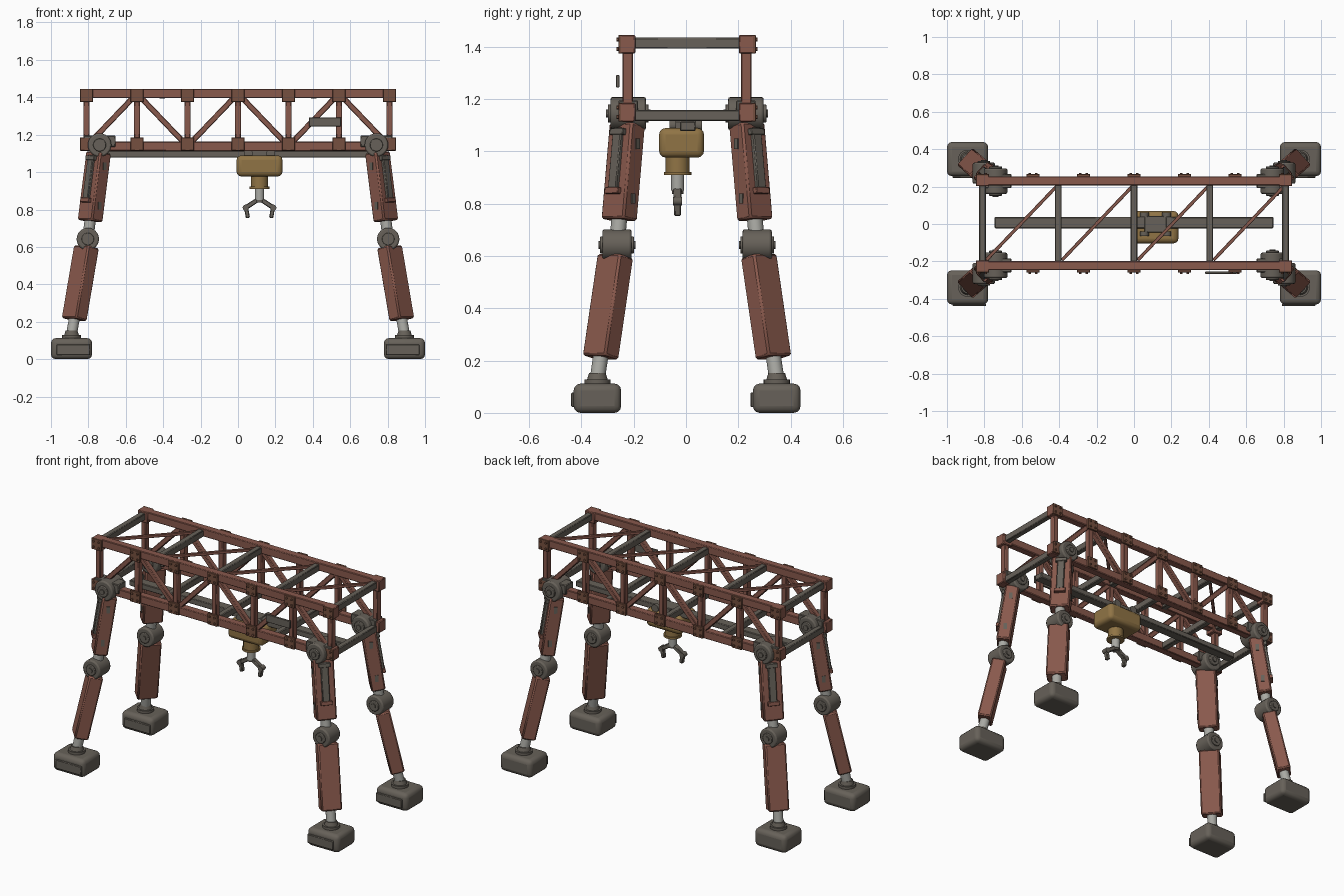
import bpy, bmesh
from math import pi
from mathutils import Vector, Matrix

if "Cube" in bpy.data.objects:
    bpy.data.objects.remove(bpy.data.objects["Cube"])

Y0 = 0.004          # small shift that centres the whole machine


def material(name, rgb):
    m = bpy.data.materials.new(name)
    m.use_nodes = True
    m.diffuse_color = (*rgb, 1)
    m.node_tree.nodes["Principled BSDF"].inputs["Base Color"].default_value = (*rgb, 1)
    return m


RED = material("rust red paint", (0.25, 0.1, 0.073))
BROWN = material("dark brown plate", (0.18, 0.08, 0.05))
GREY = material("dark grey steel", (0.135, 0.12, 0.1))
GOLD = material("ochre paint", (0.28, 0.175, 0.06))
LIGHT = material("bright steel", (0.4, 0.4, 0.37))


def finish(name, bm, mat, matrix, bevel=0, segments=1):
    mesh = bpy.data.meshes.new(name)
    bm.to_mesh(mesh)
    bm.free()
    mesh.materials.append(mat)
    ob = bpy.data.objects.new(name, mesh)
    bpy.context.collection.objects.link(ob)
    ob.matrix_world = Matrix.Translation((0, Y0, 0)) @ matrix
    if bevel:
        mod = ob.modifiers.new("soft edges", "BEVEL")
        mod.width, mod.segments = bevel, segments
    bpy.ops.object.select_all(action="DESELECT")
    ob.select_set(True)
    bpy.context.view_layer.objects.active = ob
    bpy.ops.object.shade_smooth_by_angle(angle=pi / 5)
    return ob


def frame(centre, axis, side=(0, 1, 0)):
    """Matrix with local z along axis and local x close to side."""
    z = Vector(axis).normalized()
    x = Vector(side) - z * z.dot(Vector(side))
    x.normalize()
    m = Matrix((x, z.cross(x), z)).transposed().to_4x4()
    return Matrix.Translation(centre) @ m


def box(name, centre, size, mat, bevel=0.004, segments=1, matrix=None):
    bm = bmesh.new()
    bmesh.ops.create_cube(bm, size=1)
    bmesh.ops.scale(bm, vec=size, verts=bm.verts)
    return finish(name, bm, mat, matrix or Matrix.Translation(centre), bevel, segments)


def bar(name, a, b, width, depth, mat, side=(0, 1, 0), bevel=0.004):
    a, b = Vector(a), Vector(b)
    return box(name, None, (width, depth, (b - a).length), mat, bevel,
               matrix=frame((a + b) / 2, b - a, side))


def rod(name, a, b, r, mat, r2=None, bevel=0.0, sides=24):
    a, b = Vector(a), Vector(b)
    side = (1, 0, 0) if abs((b - a).normalized().x) < 0.9 else (0, 1, 0)
    bm = bmesh.new()
    bmesh.ops.create_cone(bm, cap_ends=True, segments=sides, radius1=r,
                          radius2=r if r2 is None else r2, depth=(b - a).length)
    ob = finish(name, bm, mat, frame((a + b) / 2, b - a, side))
    if bevel:
        mod = ob.modifiers.new("rim", "BEVEL")
        mod.width, mod.segments = bevel, 2
    return ob


# Truss girder
STEP, TOP, LOW, WIDE = 0.27, 1.42, 1.138, 0.227
for s, place in ((-1, "front"), (1, "back")):
    y = s * WIDE
    for z, level in ((TOP, "top"), (LOW, "bottom")):
        box(f"{place}_{level}_chord", (0, y, z), (1.69, 0.048, 0.05), RED)
        for i in range(-3, 4):
            x, gz = i * STEP, z + (-0.01 if z == TOP else 0.012)
            if abs(i) == 3:
                box(f"{place}_{level}_corner", (x, y, gz), (0.07, 0.058, 0.07), RED)
            box(f"{place}_{level}_gusset", (x, y + s * 0.029, gz), (0.07, 0.014, 0.07), BROWN, 0.002)
            for dx in (-0.018, 0.018):
                for dz in (-0.018, 0.018):
                    p = Vector((x + dx, y + s * 0.034, gz + dz))
                    rod("gusset_bolt", p, p + Vector((0, s * 0.009, 0)), 0.007, BROWN, sides=6)
    for i in range(-3, 4):
        box(f"{place}_upright", (i * STEP, y, (TOP + LOW) / 2),
            (0.032, 0.04, TOP - LOW), RED)
    for i in range(-3, 3):
        za, zb = (LOW, TOP) if i % 2 else (TOP, LOW)
        bar(f"{place}_diagonal", (i * STEP, y, za), ((i + 1) * STEP, y, zb), 0.034, 0.03, RED)

# Cross members between the two trusses
for i in range(-2, 3):
    x = i * 1.5 * STEP
    for z in (TOP - 0.006, LOW):
        box("cross_member", (x, 0, z), (0.036, 2 * WIDE - 0.02, 0.042), GREY)
    if i < 2:
        bar("top_brace", (x + 0.02, -WIDE + 0.03, TOP),
            (x + 1.5 * STEP, WIDE - 0.02, TOP), 0.018, 0.018, RED, (0, 0, 1), 0.002)
box("nameless_plate", (0.465, -0.265, 1.268), (0.17, 0.012, 0.048), GREY, 0.002)

# Trolley rail, hoist and claw
box("trolley_rail", (0, 0.003, 1.096), (1.49, 0.06, 0.036), GREY)
cx, cy = 0.115, -0.036
box("trolley_clamp", (cx, -0.005, 1.095), (0.12, 0.09, 0.045), GREY)
for dx in (-0.06, 0.06):
    for dy in (-0.05, 0.05):
        p = Vector((cx + dx, -0.005 + dy, 1.1))
        rod("trolley_wheel", p - Vector((0, 0.012, 0)), p + Vector((0, 0.012, 0)), 0.024, GREY)
box("hoist_housing", (cx, -0.021, 1.033), (0.245, 0.172, 0.113), GOLD, 0.025, 3)
rod("hoist_neck", (cx, cy, 0.92), (cx, cy, 0.99), 0.046, GOLD)
rod("hoist_lip", (cx, cy, 0.91), (cx, cy, 0.922), 0.053, GOLD)
rod("hoist_shaft", (cx, cy, 0.85), (cx, cy, 0.915), 0.025, LIGHT)
rod("claw_hub", (cx, cy, 0.838), (cx, cy, 0.868), 0.022, GREY)
for s in (-1, 1):
    pts = [Vector((cx + s * x, cy, z)) for x, z in ((0, 0.858), (0.074, 0.81), (0.062, 0.755))]
    bar("claw_arm", pts[0], pts[1], 0.03, 0.025, GREY)
    bar("claw_finger", pts[1] + Vector((0, 0, 0.012)), pts[2], 0.026, 0.022, GREY)
    rod("claw_knuckle", pts[1] - Vector((0, 0.017, 0)), pts[1] + Vector((0, 0.017, 0)), 0.016, GREY)


# Legs
def leg(sx, sy):
    tag = ("front" if sy < 0 else "back") + ("_left" if sx > 0 else "_right")

    def P(x, y, z):
        return Vector((sx * x, sy * y, z))
    hip, knee, ankle = P(0.74, 0.225, 1.145), P(0.803, 0.268, 0.642), P(0.89, 0.343, 0.13)
    out = P(0.74, 0.67, 0)
    tangent = Vector((-out.y, out.x, 0))

    def at(a, b, z):
        return a.lerp(b, (z - a.z) / (b.z - a.z))

    # hip and knee joints with discs facing front and back
    for name, c, r, half in (("hip", hip, 0.063, 0.068), ("knee", knee, 0.06, 0.056)):
        v = Vector((0, half, 0))
        rod(f"{tag}_{name}_drum", c - v, c + v, r, GREY, bevel=0.008)
        rod(f"{tag}_{name}_cap", c - v * 1.15, c + v * 1.15, r * 0.55, GREY, bevel=0.003)
        rod(f"{tag}_{name}_pin", c - v * 1.25, c + v * 1.25, r * 0.25, GREY)
    box(f"{tag}_hip_bracket", hip + P(0, 0, 0.02), (0.17, 0.075, 0.06), GREY)

    # thigh and shin
    bar(f"{tag}_thigh", at(hip, knee, 1.105), at(hip, knee, 0.738), 0.12, 0.083, RED, tangent, 0.008)
    bar(f"{tag}_shin", at(knee, ankle, 0.6), at(knee, ankle, 0.212), 0.122, 0.083, RED, tangent, 0.008)
    rod(f"{tag}_knee_rod", at(hip, knee, 0.76), knee, 0.03, LIGHT)
    rod(f"{tag}_ankle_rod", at(knee, ankle, 0.24), ankle, 0.029, LIGHT)

    # piston on the outer face, with its brackets
    off = out * 0.046
    bar(f"{tag}_piston", at(hip, knee, 1.09) + off, at(hip, knee, 0.84) + off, 0.044, 0.024, GREY, tangent)
    for z in (1.075, 0.85):
        bar(f"{tag}_piston_bracket", at(hip, knee, z + 0.012) + off, at(hip, knee, z - 0.012) + off,
            0.068, 0.03, GREY if z > 1 else RED, tangent, 0.002)
    for s in (-1, 1):
        for z in (1.03, 0.82):
            c = at(hip, knee, z) + tangent * s * 0.061
            bar(f"{tag}_thigh_vent", c + Vector((0, 0, 0.02)), c - Vector((0, 0, 0.02)),
                0.008, 0.02, GREY, tangent, 0)

    # foot
    rod(f"{tag}_ankle_base", P(0.89, 0.343, 0.1), P(0.89, 0.343, 0.128), 0.05, GREY)
    rod(f"{tag}_ankle_socket", P(0.89, 0.343, 0.12), P(0.89, 0.343, 0.152), 0.042, GREY, 0.032)
    box(f"{tag}_foot", P(0.89, 0.343, 0.056), (0.22, 0.182, 0.112), GREY, 0.026, 3)
    box(f"{tag}_toe_plate", P(0.88, 0.343, 0.05) - Vector((0, 0.094, 0)), (0.18, 0.012, 0.055), GREY, 0.003)


for sx in (-1, 1):
    for sy in (-1, 1):
        leg(sx, sy)
